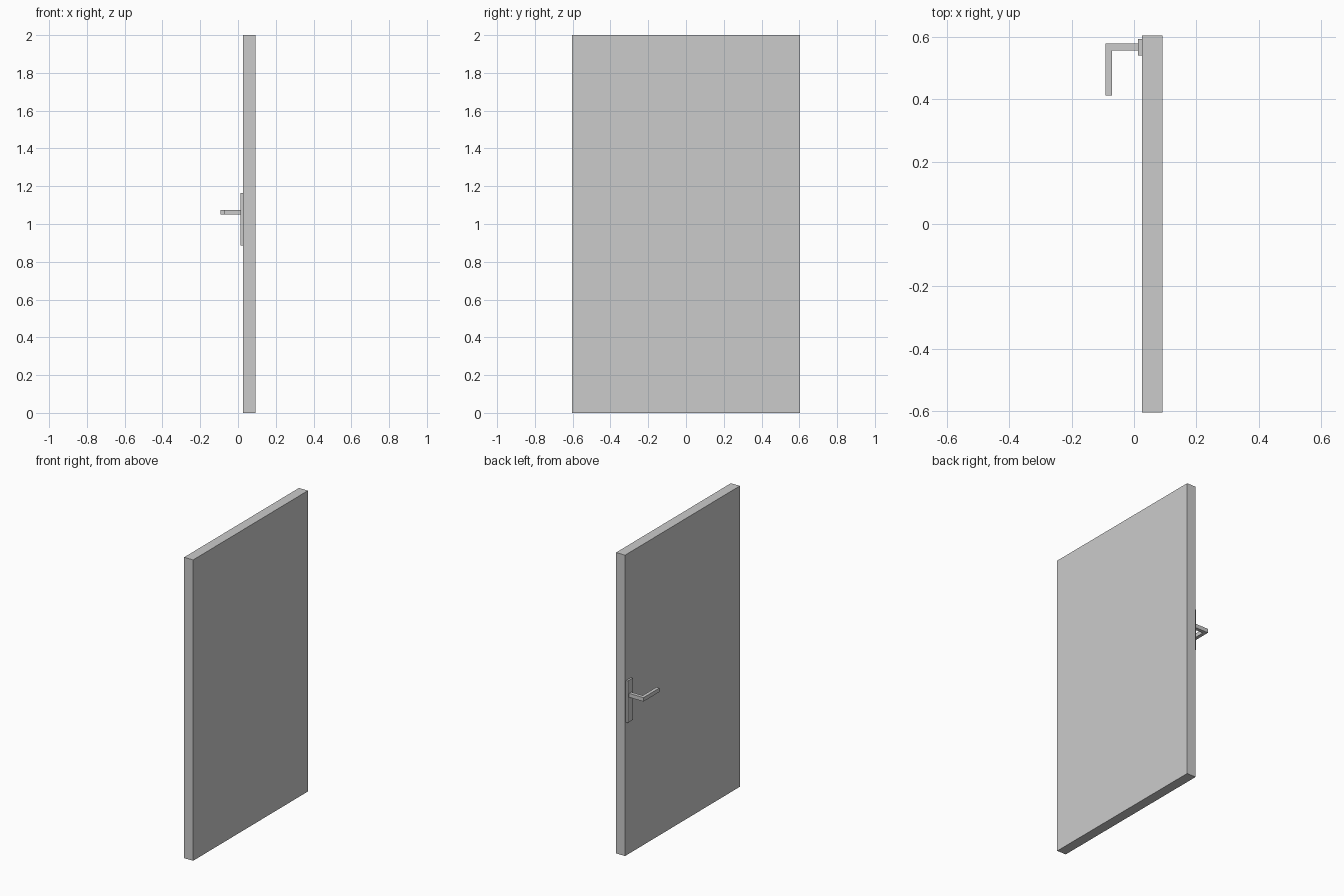
import bpy
import bmesh

cube = bpy.data.objects.get("Cube")
if cube:
    bpy.data.objects.remove(cube, do_unlink=True)

# One plain grey for every part
grey = bpy.data.materials.new("plain_grey")
grey.use_nodes = True
colour = (0.6, 0.6, 0.6, 1)
grey.diffuse_color = colour
grey.node_tree.nodes["Principled BSDF"].inputs["Base Color"].default_value = colour


def prism(name, outline, z0, z1):
    """Extrude a plan outline between two heights."""
    bm = bmesh.new()
    face = bm.faces.new([bm.verts.new((x, y, z0)) for x, y in outline])
    grown = bmesh.ops.extrude_face_region(bm, geom=[face])
    top = [v for v in grown["geom"] if isinstance(v, bmesh.types.BMVert)]
    bmesh.ops.translate(bm, verts=top, vec=(0, 0, z1 - z0))
    bmesh.ops.recalc_face_normals(bm, faces=bm.faces)
    mesh = bpy.data.meshes.new(name)
    bm.to_mesh(mesh)
    bm.free()
    mesh.materials.append(grey)
    obj = bpy.data.objects.new(name, mesh)
    bpy.context.collection.objects.link(obj)
    return obj


def box(name, x0, x1, y0, y1, z0, z1):
    return prism(name, [(x0, y0), (x1, y0), (x1, y1), (x0, y1)], z0, z1)


# Door slab and the backing plate of the handle
box("door_panel", 0.026, 0.092, -0.603, 0.603, 0, 2)
box("handle_plate", 0.013, 0.026, 0.54, 0.592, 0.885, 1.163)

# L-shaped lever: stem out of the plate, then the grip along the door
outer, inner, base = -0.092, -0.07, 0.013
back, front, tip = 0.578, 0.555, 0.411
prism("handle_lever",
      [(base, back), (outer, back), (outer, tip),
       (inner, tip), (inner, front), (base, front)],
      1.049, 1.075)
